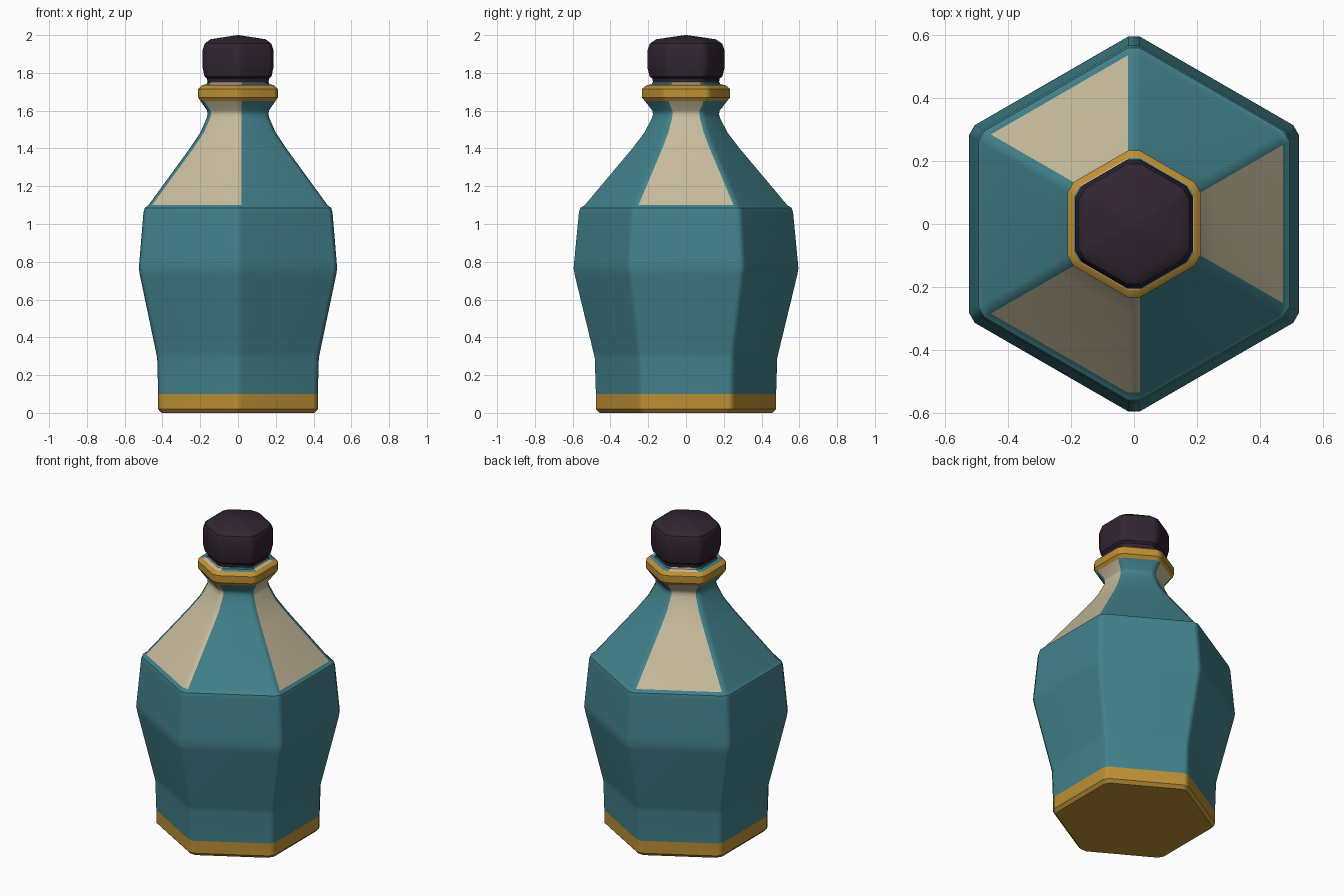
import bpy, bmesh, math
from mathutils import Vector

if "Cube" in bpy.data.objects:
    bpy.data.objects.remove(bpy.data.objects["Cube"])


def material(name, rgb):
    m = bpy.data.materials.new(name)
    m.diffuse_color = (*rgb, 1)
    m.use_nodes = True
    m.node_tree.nodes["Principled BSDF"].inputs["Base Color"].default_value = m.diffuse_color
    return m


teal = material("teal glaze", (0.054, 0.220, 0.258))
cream = material("cream panel", (0.575, 0.500, 0.340))
gold = material("gold trim", (0.510, 0.280, 0.036))
dark = material("dark stopper", (0.031, 0.018, 0.031))


def hex_ring(radius, cut):
    """Hexagon with points on +-y, each corner chamfered back by cut."""
    c = [Vector((radius * math.cos(math.radians(30 + 60 * k)),
                 radius * math.sin(math.radians(30 + 60 * k)))) for k in range(6)]
    pts = []
    for k in range(6):
        for other in (c[k - 1], c[(k + 1) % 6]):
            pts.append(c[k] + (other - c[k]).normalized() * cut)
    return pts


def hex_lathe(name, profile, cut, mats, pick):
    """Skin chamfered hexagon rings; pick(z, side) gives the material index."""
    bm = bmesh.new()
    rings = []
    for r, z in profile:
        e = min(cut, r * 0.12)
        rings.append([bm.verts.new((p.x, p.y, z)) for p in hex_ring(r, e)])
    for a, b in zip(rings, rings[1:]):
        for i in range(12):
            j = (i + 1) % 12
            f = bm.faces.new((a[i], a[j], b[j], b[i]))
            f.material_index = pick((a[i].co.z + b[i].co.z) / 2, i)
    bottom = bm.faces.new(rings[0][::-1])
    bottom.material_index = pick(profile[0][1], 0)
    top = bm.faces.new(rings[-1])
    top.material_index = pick(profile[-1][1], 0)
    bmesh.ops.recalc_face_normals(bm, faces=bm.faces)
    me = bpy.data.meshes.new(name)
    bm.to_mesh(me)
    bm.free()
    for m in mats:
        me.materials.append(m)
    ob = bpy.data.objects.new(name, me)
    bpy.context.collection.objects.link(ob)
    bpy.ops.object.select_all(action='DESELECT')
    ob.select_set(True)
    bpy.context.view_layer.objects.active = ob
    bpy.ops.object.shade_smooth_by_angle(angle=math.radians(32))
    wn = ob.modifiers.new("weighted normals", 'WEIGHTED_NORMAL')
    wn.keep_sharp = True
    return ob


def bottle_colour(z, side):
    if z < 0.1 or 1.65 < z < 1.735:
        return 2                                   # foot and collar bands
    # alternate flat sides, plus the chamfer facing the front
    if z > 1.10 and (side in (3, 7, 11) or side == 8):
        return 1
    return 0


# Bottle: foot, belly, shoulder, neck and lip
bottle = [(0.468, 0), (0.488, 0.02), (0.488, 0.10), (0.494, 0.29), (0.502, 0.325),
          (0.600, 0.73), (0.606, 0.765), (0.603, 0.80), (0.578, 1.06), (0.570, 1.085),
          (0.547, 1.10), (0.295, 1.40), (0.230, 1.485), (0.192, 1.56), (0.186, 1.58),
          (0.189, 1.60), (0.228, 1.65), (0.244, 1.67), (0.244, 1.715),
          (0.220, 1.735), (0.192, 1.74), (0.190, 1.75)]
hex_lathe("bottle", bottle, 0.022, [teal, cream, gold], bottle_colour)

# Stopper with a low pointed top
stopper = [(0.186, 1.75), (0.190, 1.77), (0.205, 1.782), (0.217, 1.83), (0.217, 1.92),
           (0.203, 1.955), (0.168, 1.978), (0.005, 2.0)]
hex_lathe("stopper", stopper, 0.025, [dark], lambda z, side: 0)
